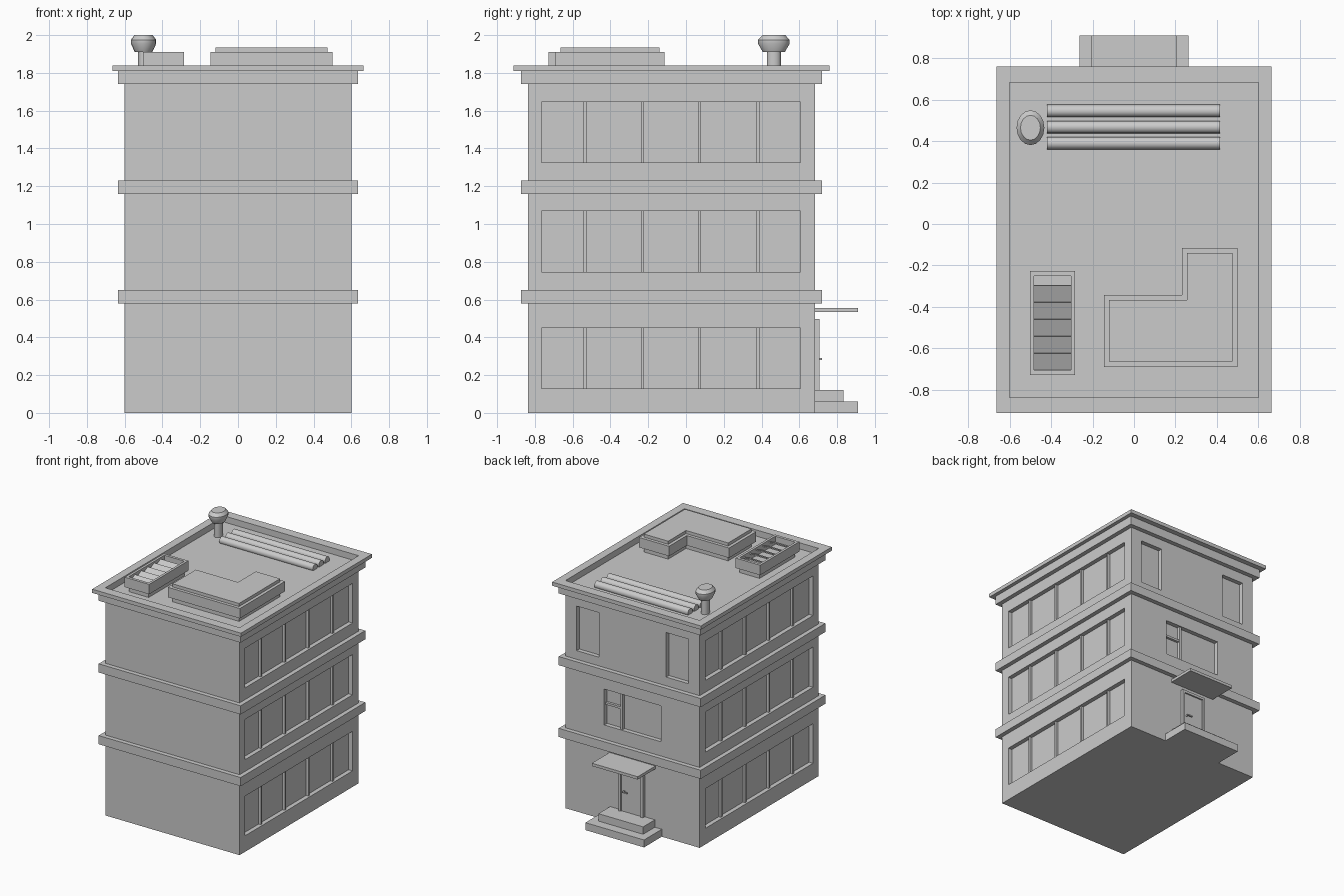
import bpy, bmesh, math
from mathutils import Matrix, Vector

if "Cube" in bpy.data.objects:
    bpy.data.objects.remove(bpy.data.objects["Cube"])

X, Y0, Y1 = 0.60, -0.837, 0.683      # wall planes
FLOOR = 1.79                         # sunken roof deck


def finish(name, bm):
    bmesh.ops.recalc_face_normals(bm, faces=bm.faces)
    me = bpy.data.meshes.new(name)
    bm.to_mesh(me)
    bm.free()
    ob = bpy.data.objects.new(name, me)
    bpy.context.collection.objects.link(ob)
    return ob


def add_box(bm, x0, x1, y0, y1, z0, z1, tilt=0.0):
    c = Vector(((x0 + x1) / 2, (y0 + y1) / 2, (z0 + z1) / 2))
    m = (Matrix.Translation(c) @ Matrix.Rotation(tilt, 4, 'X')
         @ Matrix.Diagonal((x1 - x0, y1 - y0, z1 - z0, 1)))
    bmesh.ops.create_cube(bm, size=1, matrix=m)


def boxes(name, *items):
    bm = bmesh.new()
    for it in items:
        add_box(bm, *it)
    return finish(name, bm)


def prism(name, pts, z0, z1):
    bm = bmesh.new()
    f = bm.faces.new([bm.verts.new((x, y, z0)) for x, y in pts])
    top = bmesh.ops.extrude_face_region(bm, geom=[f])['geom']
    bmesh.ops.translate(bm, vec=(0, 0, z1 - z0),
                        verts=[v for v in top if isinstance(v, bmesh.types.BMVert)])
    return finish(name, bm)


def ring(name, outer, inner, z0, z1):
    """Rectangular frame; outer and inner are (x0, x1, y0, y1)."""
    bm = bmesh.new()

    def loop(r, z):
        return [bm.verts.new((x, y, z)) for x, y in
                ((r[0], r[2]), (r[1], r[2]), (r[1], r[3]), (r[0], r[3]))]
    loops = [loop(outer, z0), loop(outer, z1), loop(inner, z1), loop(inner, z0)]
    for a in range(4):
        A, B = loops[a], loops[(a + 1) % 4]
        for i in range(4):
            j = (i + 1) % 4
            bm.faces.new((A[i], A[j], B[j], B[i]))
    return finish(name, bm)


# Walls with recessed window openings
D = 0.035
side_rows = [(0.13, 0.45), (0.745, 1.07), (1.325, 1.645)]
cuts = []
for z0, z1 in side_rows:
    for s in (-1, 1):
        a, b = sorted((s * (X - D), s * (X + 0.1)))
        cuts.append((a, b, -0.765, 0.605, z0, z1))
for x0, x1, z0, z1 in ((0.30, 0.50, 1.30, 1.66), (-0.50, -0.30, 1.30, 1.66),
                       (-0.253, 0.253, 0.765, 1.055)):
    cuts.append((x0, x1, Y1 - D, Y1 + 0.1, z0, z1))
walls = boxes("walls", (-X, X, Y0, Y1, 0, FLOOR))
cutter = boxes("window_cutter", *cuts)
cutter.hide_render = True
mod = walls.modifiers.new("windows", 'BOOLEAN')
mod.operation, mod.solver, mod.object = 'DIFFERENCE', 'EXACT', cutter
bpy.context.view_layer.objects.active = walls
bpy.ops.object.modifier_apply(modifier=mod.name)
bpy.data.objects.remove(cutter)

# Side window mullions
bars = []
for z0, z1 in side_rows:
    for y in (-0.535, -0.23, 0.072, 0.38):
        for s in (-1, 1):
            a, b = sorted((s * (X - D - 0.005), s * (X - D + 0.02)))
            bars.append((a, b, y - 0.008, y + 0.008, z0, z1))
boxes("side_mullions", *bars)

# Back window bars
yb = Y1 - D
boxes("back_window_bars",
      (0.095, 0.115, yb - 0.005, yb + 0.025, 0.765, 1.055),
      (0.105, 0.253, yb - 0.005, yb + 0.02, 0.925, 0.943))

# Floor bands and roof rim
wall_rect = (-X, X, Y0, Y1)
band_rect = (-0.635, 0.635, -0.873, 0.719)
for name, z0, z1 in (("lower_band", 0.58, 0.65), ("upper_band", 1.16, 1.23),
                     ("cornice", 1.74, 1.81)):
    ring(name, band_rect, wall_rect, z0, z1)
ring("roof_rim", (-0.665, 0.665, -0.912, 0.76), wall_rect, 1.81, 1.84)

# L-shaped roof unit: narrow plinth, wide body, inset top


def ell(d):
    return [(-0.145 + d, -0.69 + d), (0.50 - d, -0.69 + d), (0.50 - d, -0.115 - d),
            (0.232 + d, -0.115 - d), (0.232 + d, -0.342 - d), (-0.145 + d, -0.342 - d)]


prism("roof_unit_plinth", ell(0.025), FLOOR, 1.83)
prism("roof_unit_body", ell(0), 1.83, 1.91)
prism("roof_unit_top", ell(0.025), 1.91, 1.935)

# Louvred roof vent
boxes("louvre_base", (-0.483, -0.305, -0.705, -0.25, FLOOR, 1.845))
ring("louvre_frame", (-0.503, -0.285, -0.728, -0.228), (-0.483, -0.305, -0.705, -0.25), 1.83, 1.91)
boxes("louvre_slats", *[(-0.483, -0.305, y - 0.042, y + 0.042, 1.873, 1.881, math.radians(24))
                        for y in [-0.662 + 0.082 * i for i in range(5)]])

# Roof pipes
bm = bmesh.new()
for y in (0.39, 0.468, 0.546):
    m = Matrix.Translation((-0.002, y, 1.805)) @ Matrix.Rotation(math.pi / 2, 4, 'Y')
    bmesh.ops.create_cone(bm, cap_ends=True, segments=16, radius1=0.03, radius2=0.03,
                          depth=0.836, matrix=m)
pipes = finish("roof_pipes", bm)

# Chimney cowl: lathed profile, slightly oval
bm = bmesh.new()
prof = [(0.037, FLOOR), (0.037, 1.91), (0.058, 1.91), (0.084, 1.955),
        (0.084, 1.975), (0.06, 2.0)]
N = 16
rows = [[bm.verts.new((-0.50 + 0.8 * r * math.cos(2 * math.pi * i / N),
                       0.465 + r * math.sin(2 * math.pi * i / N), z)) for i in range(N)]
        for r, z in prof]
for A, B in zip(rows, rows[1:]):
    for i in range(N):
        j = (i + 1) % N
        bm.faces.new((A[i], A[j], B[j], B[i]))
bm.faces.new(rows[0])
bm.faces.new(rows[-1])
cowl = finish("chimney_cowl", bm)

bpy.ops.object.select_all(action='DESELECT')
for ob in (pipes, cowl):
    ob.select_set(True)
bpy.context.view_layer.objects.active = cowl
bpy.ops.object.shade_smooth_by_angle(angle=math.radians(30))

# Entrance: steps, canopy, door
boxes("lower_step", (-0.262, 0.262, Y1 - 0.01, 0.91, 0, 0.06))
boxes("upper_step", (-0.20, 0.20, Y1 - 0.01, 0.833, 0.06, 0.12))
boxes("canopy", (-0.205, 0.205, Y1 - 0.01, 0.91, 0.533, 0.556))
boxes("door_frame", (-0.11, -0.09, Y1 - 0.01, 0.707, 0.12, 0.497),
      (0.09, 0.11, Y1 - 0.01, 0.707, 0.12, 0.497),
      (-0.09, 0.09, Y1 - 0.01, 0.707, 0.477, 0.497))
boxes("door", (-0.09, 0.09, Y1 - 0.01, 0.695, 0.12, 0.477))
boxes("door_handle", (0.06, 0.07, 0.69, 0.718, 0.28, 0.29),
      (0.025, 0.07, 0.711, 0.72, 0.28, 0.29))
